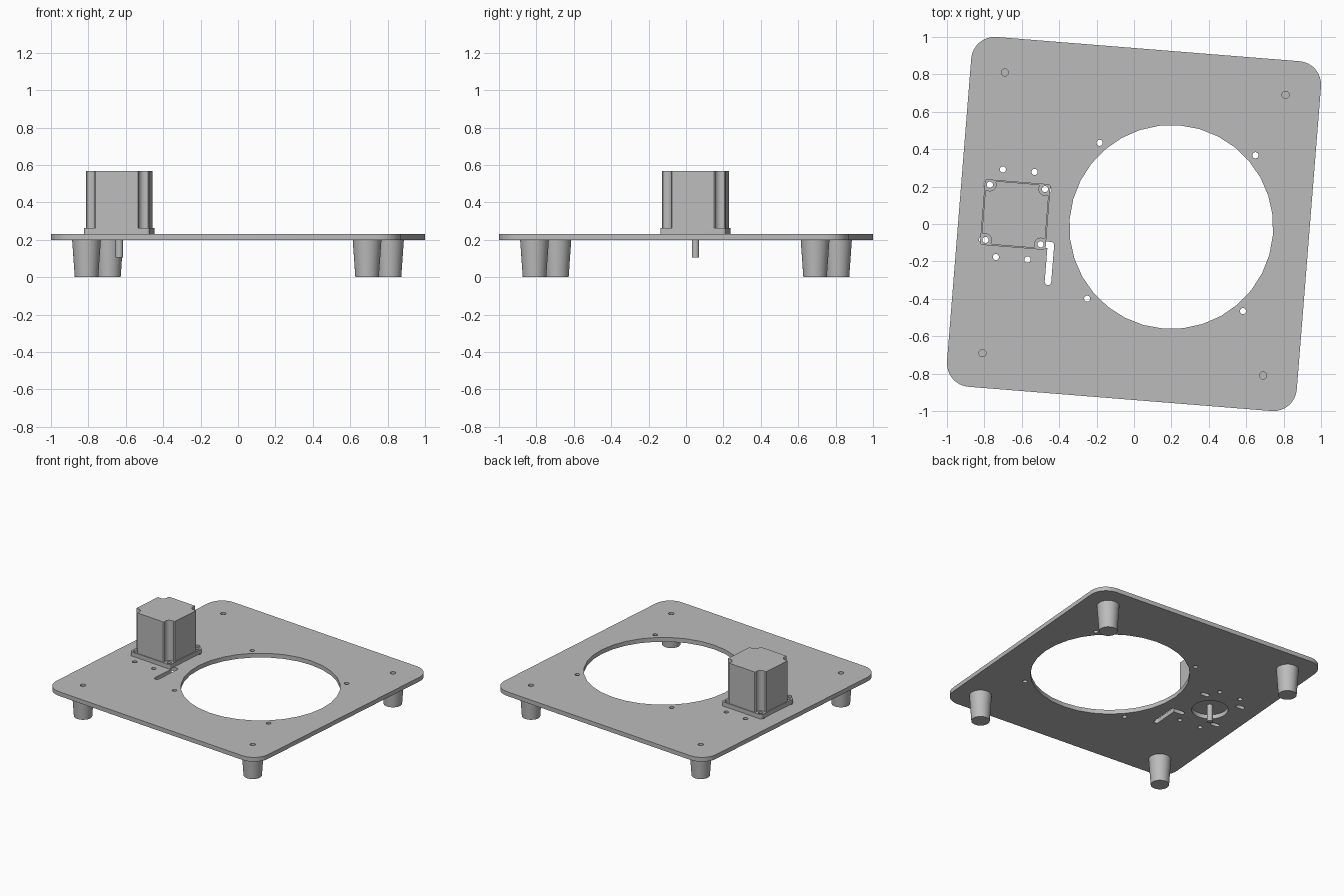
import bpy
import bmesh
from math import radians, cos, sin, pi, acos, sqrt
from mathutils import Matrix

TURN = radians(-4.57)          # whole assembly is turned slightly about z
MOTOR_X = -0.637
PLATE_BOTTOM, PLATE_TOP = 0.2, 0.232
FLANGE_TOP, MOTOR_TOP = 0.264, 0.568
HOLE = 0.0165                  # small screw hole radius
QUADS = [(1, 1), (-1, 1), (-1, -1), (1, -1)]

cube = bpy.data.objects.get("Cube")
if cube:
    bpy.data.objects.remove(cube, do_unlink=True)

grey = bpy.data.materials.new("plain_grey")
grey.use_nodes = True
colour = (0.5, 0.5, 0.5, 1)
grey.diffuse_color = colour
grey.node_tree.nodes["Principled BSDF"].inputs["Base Color"].default_value = colour


def arc(cx, cy, r, start, end, n=8):
    """Points on an arc, angles in degrees."""
    steps = [radians(start + (end - start) * i / n) for i in range(n + 1)]
    return [(cx + r * cos(a), cy + r * sin(a)) for a in steps]


def circle(cx, cy, r, n=24):
    return arc(cx, cy, r, 0, 360, n)[:-1]


def rounded_square(cx, cy, half, r):
    pts = []
    for i, (sx, sy) in enumerate(QUADS):
        pts += arc(cx + sx * (half - r), cy + sy * (half - r), r, 90 * i, 90 * i + 90)
    return pts


def slot_x(cx, cy, half, r):
    return arc(cx + half, cy, r, -90, 90) + arc(cx - half, cy, r, 90, 270)


def finish(name, mesh):
    bm = bmesh.new()
    bm.from_mesh(mesh)
    bmesh.ops.remove_doubles(bm, verts=bm.verts, dist=0.00001)
    bmesh.ops.recalc_face_normals(bm, faces=bm.faces)
    bm.to_mesh(mesh)
    bm.free()
    mesh.shade_smooth()
    mesh.set_sharp_from_angle(angle=radians(30))
    mesh.materials.clear()
    mesh.materials.append(grey)
    obj = bpy.data.objects.new(name, mesh)
    obj.rotation_euler.z = TURN
    bpy.context.collection.objects.link(obj)
    return obj


def sheet(name, outlines, z0, z1):
    """Extrude an outline with holes between two heights."""
    curve = bpy.data.curves.new(name + "_outline", "CURVE")
    curve.dimensions = "2D"
    curve.fill_mode = "BOTH"
    curve.extrude = (z1 - z0) / 2
    for pts in outlines:
        spline = curve.splines.new("POLY")
        spline.points.add(len(pts) - 1)
        for point, (x, y) in zip(spline.points, pts):
            point.co = (x, y, 0, 1)
        spline.use_cyclic_u = True
    helper = bpy.data.objects.new(name + "_helper", curve)
    bpy.context.collection.objects.link(helper)
    graph = bpy.context.evaluated_depsgraph_get()
    mesh = bpy.data.meshes.new_from_object(helper.evaluated_get(graph))
    bpy.data.objects.remove(helper, do_unlink=True)
    bpy.data.curves.remove(curve)
    mesh.transform(Matrix.Translation((0, 0, (z0 + z1) / 2)))
    mesh.name = name
    return finish(name, mesh)


def post(name, x, y, z0, z1, r0, r1):
    """Round post, optionally tapered."""
    bm = bmesh.new()
    bmesh.ops.create_cone(bm, cap_ends=True, segments=32, radius1=r0, radius2=r1,
                          depth=z1 - z0,
                          matrix=Matrix.Translation((x, y, (z0 + z1) / 2)))
    mesh = bpy.data.meshes.new(name)
    bm.to_mesh(mesh)
    bm.free()
    return finish(name, mesh)


# Base plate: large opening, shaft hole, screw holes and motor slots
FOOT, SCREW = 0.7525, 0.148
outlines = [rounded_square(0, 0, 0.938, 0.125),
            circle(0.2, 0, 0.545, 32),
            circle(MOTOR_X, 0, 0.125, 32)]
for sx, sy in QUADS:
    outlines.append(circle(sx * FOOT, sy * FOOT, 0.019))
    outlines.append(circle(0.2 + sx * 0.418, sy * 0.418, HOLE))
    outlines.append(circle(MOTOR_X + sx * 0.085, sy * 0.235, HOLE))
    if (sx, sy) != (1, -1):
        outlines.append(slot_x(MOTOR_X + sx * SCREW, sy * SCREW, 0.018, HOLE))

# L-shaped slot joining one motor screw slot to a long cable slot
w = 0.0175
corner_x = MOTOR_X + 0.203
outlines.append(arc(MOTOR_X + 0.13, -SCREW, w, 270, 90)
                + arc(corner_x, -SCREW, w, 90, 0)
                + arc(corner_x, -0.345, w, 0, -180)
                + [(corner_x - w, -SCREW - w)])
sheet("base_plate", outlines, PLATE_BOTTOM, PLATE_TOP)

# Tapered feet
for sx, sy in QUADS:
    side = "left" if sx > 0 else "right"
    end = "back" if sy > 0 else "front"
    post(f"{end}_{side}_foot", sx * FOOT, sy * FOOT, 0, PLATE_BOTTOM, 0.063, 0.077)

# Motor flange with four screw holes
flange = [rounded_square(MOTOR_X, 0, 0.176, 0.014)]
flange += [circle(MOTOR_X + sx * SCREW, sy * SCREW, HOLE) for sx, sy in QUADS]
sheet("motor_flange", flange, PLATE_TOP, FLANGE_TOP)

# Motor body: chamfered square with a scooped channel above each screw
HALF, FLAT, SCOOP = 0.17, 0.113, 0.033
body = []
gap = SCREW * sqrt(2) - (HALF + FLAT) / sqrt(2)
spread = acos(gap / SCOOP) * 180 / pi
for i, (sx, sy) in enumerate(QUADS):
    inward = 225 + 90 * i
    a, b = (HALF, FLAT), (FLAT, HALF)
    first, last = (a, b) if sx * sy > 0 else (b, a)
    body.append((MOTOR_X + sx * first[0], sy * first[1]))
    body += arc(MOTOR_X + sx * SCREW, sy * SCREW, SCOOP, inward + spread, inward - spread)
    body.append((MOTOR_X + sx * last[0], sy * last[1]))
sheet("motor_body", [body], FLANGE_TOP, MOTOR_TOP)

# Motor shaft hanging below the plate
post("motor_shaft", MOTOR_X, 0, 0.105, PLATE_TOP, 0.02, 0.02)
